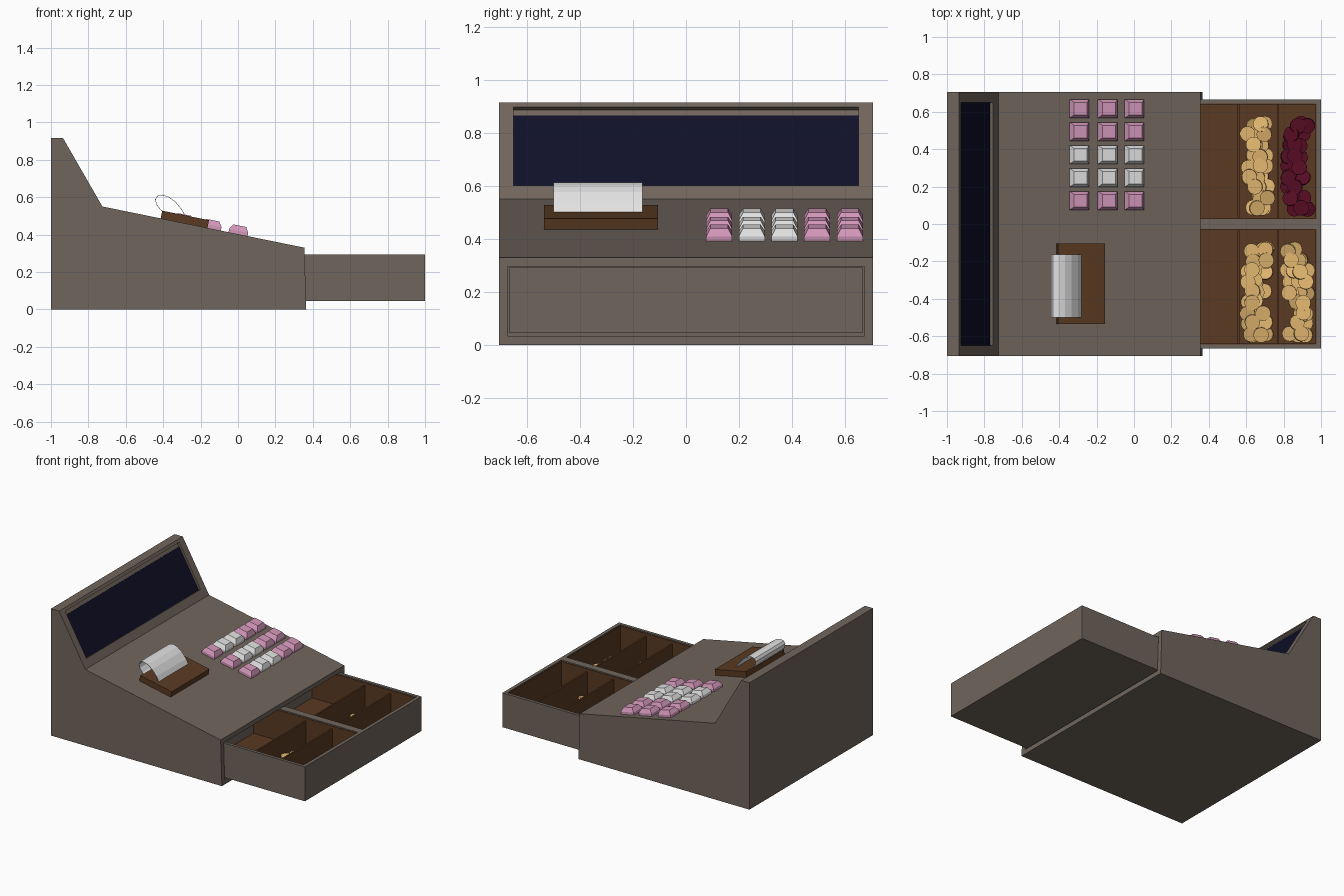
import bpy, bmesh, math, random
from mathutils import Matrix, Vector

if "Cube" in bpy.data.objects:
    bpy.data.objects.remove(bpy.data.objects["Cube"])

random.seed(4)


def material(name, rgb):
    m = bpy.data.materials.new(name)
    lin = [(c / 255 / 12.92 if c < 11 else ((c / 255 + 0.055) / 1.055) ** 2.4) for c in rgb]
    m.diffuse_color = (*lin, 1)
    m.use_nodes = True
    m.node_tree.nodes["Principled BSDF"].inputs["Base Color"].default_value = m.diffuse_color
    return m


TAUPE = material("taupe casing", (112, 101, 92))
NAVY = material("dark navy screen", (15, 15, 40))
BROWN = material("brown wood", (90, 58, 34))
PINK = material("pink key", (212, 152, 186))
WHITE = material("white", (226, 226, 226))
GOLD = material("gold coin", (228, 184, 112))
MAROON = material("maroon coin", (88, 12, 36))


def finish(name, bm, *mats):
    bmesh.ops.recalc_face_normals(bm, faces=bm.faces)
    me = bpy.data.meshes.new(name)
    bm.to_mesh(me)
    bm.free()
    ob = bpy.data.objects.new(name, me)
    bpy.context.collection.objects.link(ob)
    for m in mats:
        me.materials.append(m)
    return ob


def add_box(bm, x0, x1, y0, y1, z0, z1, matrix=Matrix(), top=1.0):
    """Box between limits; top < 1 tapers the upper face."""
    geo = bmesh.ops.create_cube(bm, size=1)["verts"]
    for v in geo:
        k = top if v.co.z > 0 else 1
        v.co = matrix @ Vector(((x0 + x1) / 2 + v.co.x * k * (x1 - x0),
                                (y0 + y1) / 2 + v.co.y * k * (y1 - y0),
                                z1 if v.co.z > 0 else z0))


def box(name, mat, *limits, **kw):
    bm = bmesh.new()
    add_box(bm, *limits, **kw)
    return finish(name, bm, mat)


def extrude_y(name, mat, profile, y0, y1):
    bm = bmesh.new()
    f = bm.faces.new([bm.verts.new((x, y0, z)) for x, z in profile])
    r = bmesh.ops.extrude_face_region(bm, geom=[f])
    bmesh.ops.translate(bm, vec=(0, y1 - y0, 0),
                        verts=[v for v in r["geom"] if isinstance(v, bmesh.types.BMVert)])
    return finish(name, bm, mat)


def cut(target, cutter):
    mod = target.modifiers.new("cut", 'BOOLEAN')
    mod.object, mod.operation, mod.solver = cutter, 'DIFFERENCE', 'EXACT'
    cutter.hide_render = True
    cutter.hide_set(True)


# casing with a sloped keyboard deck and a tilted display hood
casing = extrude_y("casing", TAUPE, [(-1, 0), (-1, .915), (-.935, .915), (-.725, .55),
                                     (.355, .33), (.365, 0)], -.705, .705)

# display recess and screen; local x runs up the hood, local z points outwards
up = Vector((-.21, 0, .365)).normalized()
out = Vector((up.z, 0, -up.x))
hood = Matrix.Translation((-.725, 0, .55)) @ Matrix(
    ((up.x, 0, out.x), (0, 1, 0), (up.z, 0, out.z))).to_4x4()
cut(casing, box("screen_cutter", TAUPE, .06, .4, -.65, .65, -.02, .05, matrix=hood))
box("screen", NAVY, .06, .373, -.65, .65, -.023, -.016, matrix=hood)

# drawer slot
cut(casing, box("slot_cutter", TAUPE, .1, .5, -.672, .672, .035, .297))

# drawer tray
bm = bmesh.new()
X0, X1, Y, Z0, Z1 = .12, 1, .665, .045, .293
add_box(bm, X0, X1, -Y, Y, Z0, Z0 + .012)
add_box(bm, X1 - .025, X1, -Y, Y, Z0, Z1)
add_box(bm, X0, X0 + .025, -Y, Y, Z0, Z1)
for s in (-1, 1):
    add_box(bm, X0, X1, *sorted((s * Y, s * (Y - .022))), Z0, Z1)
add_box(bm, X0, X1, -.027, .027, Z0, Z1)
finish("drawer", bm, TAUPE)

# brown compartment lining: floor, side linings and dividers
for side, (a, b) in {"front": (-.643, -.027), "back": (.027, .643)}.items():
    bm = bmesh.new()
    add_box(bm, X0 + .025, .975, a, b, .055, .065)
    add_box(bm, X0 + .025, .975, a, a + .004, .06, .285)
    add_box(bm, X0 + .025, .975, b - .004, b, .06, .285)
    add_box(bm, .971, .975, a, b, .06, .285)
    for x in (.56, .77):
        add_box(bm, x - .006, x + .006, a, b, .06, .265)
    finish(side + "_compartments", bm, BROWN)


# coin piles
def coins(name, mat, x, y0, y1, count=36):
    bm = bmesh.new()
    for i in range(count):
        layer = i * 4 // count
        px = x + random.uniform(-.055, .055)
        py = y0 + .045 + (y1 - y0 - .09) * ((i * 4 % count) + random.random()) / (count + 1)
        m = (Matrix.Translation((px, py, .078 + layer * .016))
             @ Matrix.Rotation(random.uniform(0, 6.28), 4, 'Z')
             @ Matrix.Rotation(random.uniform(0, .35), 4, 'X'))
        bmesh.ops.create_cone(bm, cap_ends=True, segments=16, radius1=.041, radius2=.041,
                              depth=.013, matrix=m)
    finish(name, bm, mat)


coins("gold_coins_front_left", GOLD, .66, -.64, -.03)
coins("gold_coins_front_right", GOLD, .875, -.64, -.03)
coins("gold_coins_back_left", GOLD, .66, .03, .64)
coins("maroon_coins_back_right", MAROON, .875, .03, .64)

# deck frame: local x runs down the deck, local z points away from it
tilt = math.atan2(.22, 1.08)


def deck(x, y):
    return (Matrix.Translation((x, y, .33 + (.355 - x) * .22 / 1.08))
            @ Matrix.Rotation(tilt, 4, 'Y'))


# keys in five rows of three
for r, y in enumerate((.617, .494, .371, .248, .125)):
    for c, x in enumerate((-.295, -.143, 0)):
        bm = bmesh.new()
        add_box(bm, -.052, .052, -.049, .049, -.005, .018, matrix=deck(x, y))
        add_box(bm, -.052, .052, -.049, .049, .018, .046, matrix=deck(x, y), top=.68)
        finish(f"key_{r}_{c}", bm, WHITE if r in (2, 3) else PINK)

# receipt printer block
box("printer_block", BROWN, -.13, .125, -.215, .215, -.01, .042, matrix=deck(-.286, -.32))

# curling receipt paper
path = [(-.275, .49), (-.30, .535), (-.335, .577), (-.37, .602), (-.405, .613),
        (-.432, .607), (-.443, .588), (-.437, .56), (-.415, .532), (-.385, .51)]
bm = bmesh.new()
rows = [[bm.verts.new((x, y, z)) for y in (-.5, -.163)] for x, z in path]
for p, q in zip(rows, rows[1:]):
    bm.faces.new((p[0], p[1], q[1], q[0]))
paper = finish("receipt_paper", bm, WHITE)
paper.modifiers.new("thickness", 'SOLIDIFY').thickness = .003
